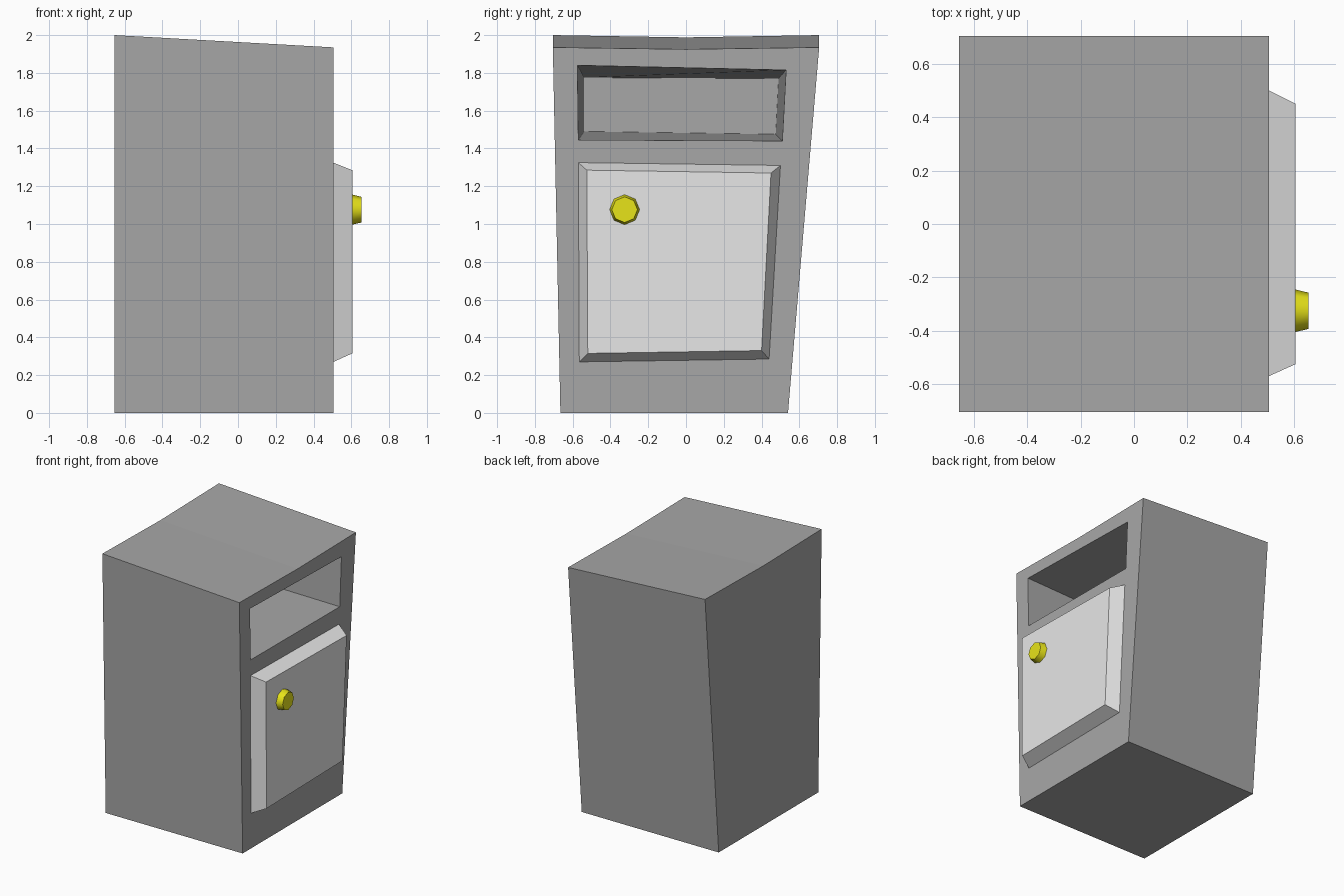
import bpy
import bmesh
import math
from mathutils import Matrix

default = bpy.data.objects.get("Cube")
if default:
    bpy.data.objects.remove(default, do_unlink=True)


def material(name, color):
    mat = bpy.data.materials.new(name)
    mat.use_nodes = True
    mat.diffuse_color = (*color, 1)
    mat.node_tree.nodes["Principled BSDF"].inputs["Base Color"].default_value = (*color, 1)
    return mat


def finish(bm, name, mat):
    bmesh.ops.recalc_face_normals(bm, faces=bm.faces)
    mesh = bpy.data.meshes.new(name)
    bm.to_mesh(mesh)
    bm.free()
    mesh.materials.append(mat)
    obj = bpy.data.objects.new(name, mesh)
    bpy.context.collection.objects.link(obj)
    return obj


def ring(bm, x, points):
    """Loop of vertices at depth x from (y, z) pairs."""
    return [bm.verts.new((x, y, z)) for y, z in points]


def bridge(bm, a, b):
    n = len(a)
    for i in range(n):
        j = (i + 1) % n
        bm.faces.new((a[i], a[j], b[j], b[i]))


dark_grey = material("dark grey", (0.39, 0.39, 0.39))
light_grey = material("light grey", (0.8, 0.8, 0.8))
yellow = material("yellow", (0.8, 0.77, 0.01))

BACK, FACE, DOOR = -0.655, 0.505, 0.605

# Cabinet body: flared shell with a sagging top and a deep open shelf
bm = bmesh.new()
rear = ring(bm, BACK, [(-0.665, 0), (0.54, 0), (0.705, 2), (0, 1.988), (-0.705, 2)])
front = ring(bm, FACE, [(-0.665, 0), (0.54, 0), (0.705, 1.935), (0, 1.925), (-0.705, 1.935)])
bm.faces.new(rear)
bridge(bm, rear, front)
mouth = ring(bm, FACE, [(-0.57, 1.445), (0.51, 1.44), (0.53, 1.815), (-0.575, 1.84)])
inner = ring(bm, BACK + 0.012, [(-0.54, 1.49), (0.475, 1.475), (0.49, 1.77), (-0.54, 1.775)])
bridge(bm, mouth, inner)
bm.faces.new(inner)
# Front frame around the shelf opening
b0, b1, t1, tm, t0 = front
m0, m1, m2, m3 = mouth
for face in ((b0, b1, m1, m0), (b1, t1, m2, m1), (t1, tm, t0, m3, m2), (t0, b0, m0, m3)):
    bm.faces.new(face)
finish(bm, "cabinet_body", dark_grey)

# Door panel with sloping edges
bm = bmesh.new()
base = ring(bm, FACE, [(-0.565, 0.27), (0.44, 0.285), (0.5, 1.31), (-0.57, 1.325)])
panel = ring(bm, DOOR, [(-0.52, 0.315), (0.4, 0.33), (0.45, 1.27), (-0.525, 1.285)])
bridge(bm, base, panel)
bm.faces.new(base)
bm.faces.new(panel)
finish(bm, "door", light_grey)

# Eight-sided door knob
bm = bmesh.new()
bmesh.ops.create_cone(bm, cap_ends=True, segments=8, radius1=0.08, radius2=0.068, depth=0.05)
place = Matrix.Translation((DOOR + 0.023, -0.325, 1.076)) @ Matrix.Rotation(math.pi / 2, 4, "Y")
bmesh.ops.transform(bm, matrix=place, verts=bm.verts)
knob = finish(bm, "door_knob", yellow)
bpy.ops.object.select_all(action="DESELECT")
knob.select_set(True)
bpy.context.view_layer.objects.active = knob
bpy.ops.object.shade_smooth_by_angle(angle=math.radians(50))
